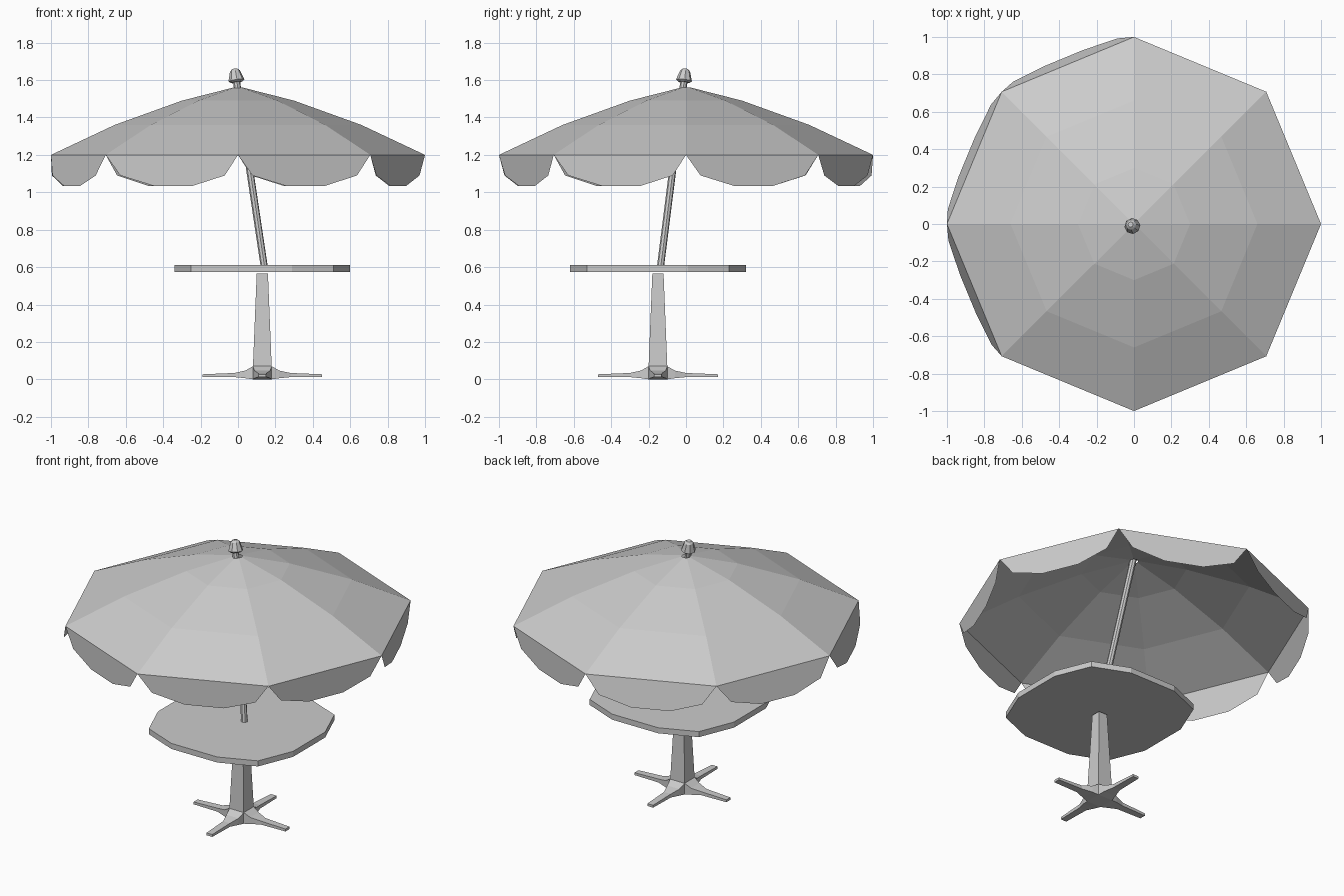
import bpy, bmesh, math
from mathutils import Vector, Matrix

if "Cube" in bpy.data.objects:
    bpy.data.objects.remove(bpy.data.objects["Cube"])

CX, CY = 0.13, -0.15          # table and stand centre


def make(name, verts, faces):
    me = bpy.data.meshes.new(name)
    me.from_pydata([tuple(v) for v in verts], [], faces)
    ob = bpy.data.objects.new(name, me)
    bpy.context.collection.objects.link(ob)
    return ob


def loft(name, rings, caps=True, close=True):
    """Skin a list of equally sized closed rings."""
    n = len(rings[0])
    verts = [v for r in rings for v in r]
    faces = []
    for k in range(len(rings) - 1):
        for i in range(n):
            j = (i + 1) % n
            faces.append((k*n + i, k*n + j, (k+1)*n + j, (k+1)*n + i))
    if caps:
        faces.append(tuple(reversed(range(n))))
        faces.append(tuple(range((len(rings)-1)*n, len(rings)*n)))
    return make(name, verts, faces)


def circle(r, z, n, start=0.0):
    return [Vector((r*math.cos(start + 2*math.pi*i/n),
                    r*math.sin(start + 2*math.pi*i/n), z)) for i in range(n)]


# Canopy: eight panels, three bands
loft("canopy", [circle(r, z, 8) for r, z in
                ((1.0, 1.2), (0.66, 1.36), (0.30, 1.49), (0.025, 1.56))], caps=False)

# Scalloped valance: one flap per canopy edge, left-hand flaps blown outward
scallop = ((0.11, 0.11), (0.36, 0.165), (0.66, 0.165), (0.90, 0.11))
rim = circle(1.0, 1.2, 8)
verts, faces = [], []
for i in range(8):
    a, b = rim[i], rim[(i + 1) % 8]
    out = Vector((a.x + b.x, a.y + b.y, 0)).normalized()
    lean = 0.24 if i in (2, 3, 4) else 0.0
    flap = [b, a] + [a.lerp(b, t) + out*lean*d - Vector((0, 0, d)) for t, d in scallop]
    faces.append(tuple(range(len(verts), len(verts) + len(flap))))
    verts += flap
make("valance", verts, faces)

# Tilted pole and finial share one axis
foot, tip = Vector((0.142, -0.138, 0.59)), Vector((-0.018, -0.003, 1.66))
axis = tip - foot
length = axis.length
tilt = Matrix.Translation(foot) @ axis.to_track_quat('Z', 'Y').to_matrix().to_4x4()
pole = loft("pole", [circle(0.019, 0, 8), circle(0.019, length - 0.03, 8)])
finial = loft("finial", [circle(r, length + dz, 8) for r, dz in
                         ((0.03, -0.073), (0.043, -0.063), (0.027, -0.012), (0.014, 0.0))])
for ob in (pole, finial):
    ob.data.transform(tilt)

# Table top: rounded square with twelve sides
quarter = [(0.47, -0.16), (0.47, 0.16), (0.38, 0.38)]
outline = []
for k in range(4):
    for x, y in quarter[1:] + [(0.16, 0.47)]:
        p = Matrix.Rotation(k*math.pi/2, 3, 'Z') @ Vector((x, y, 0))
        if not any((p - q).length < 1e-4 for q in outline):
            outline.append(p)
outline.sort(key=lambda p: math.atan2(p.y, p.x))
loft("table_top", [[p + Vector((CX, CY, z)) for p in outline] for z in (0.575, 0.61)])


# Tapered square column
def square(h, z):
    return [Vector((CX + sx*h, CY + sy*h, z)) for sx, sy in
            ((1, 1), (-1, 1), (-1, -1), (1, -1))]


loft("column", [square(0.05, 0.07), square(0.03, 0.565)])
loft("base_hub", [square(0.05, 0.0), square(0.05, 0.07)])

# Four feet flaring out from the hub: (distance, half width, bottom, top)
sections = ((0.05, 0.05, 0.0, 0.07), (0.09, 0.042, 0.006, 0.047),
            (0.15, 0.024, 0.012, 0.034), (0.32, 0.02, 0.012, 0.027))
for k, side in enumerate(("right", "back", "left", "front")):
    foot_ob = loft("foot_" + side, [[Vector((x, -w, b)), Vector((x, w, b)),
                                     Vector((x, w, t)), Vector((x, -w, t))]
                                    for x, w, b, t in sections])
    foot_ob.data.transform(Matrix.Translation((CX, CY, 0))
                           @ Matrix.Rotation(k*math.pi/2, 4, 'Z'))

# Consistent normals on every part
for ob in bpy.context.collection.objects:
    if ob.name in ("canopy", "valance"):
        continue
    bm = bmesh.new()
    bm.from_mesh(ob.data)
    bmesh.ops.recalc_face_normals(bm, faces=bm.faces)
    bm.to_mesh(ob.data)
    bm.free()
